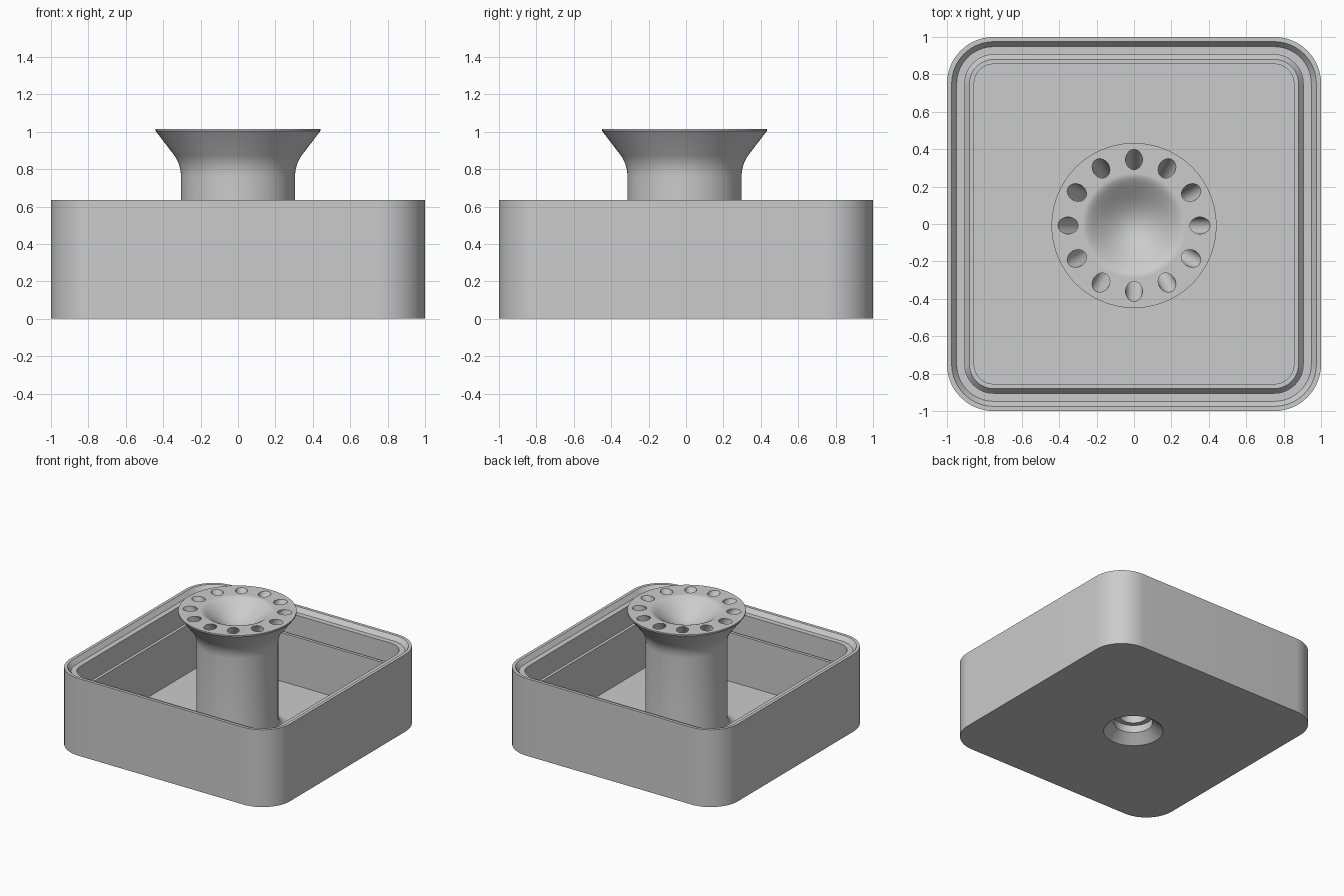
import bpy, bmesh, math
from mathutils import Vector, Matrix

default = bpy.data.objects.get("Cube")
if default:
    bpy.data.objects.remove(default)

GREY = (0.6, 0.6, 0.6, 1)
mat = bpy.data.materials.new("plain grey")
mat.use_nodes = True
mat.diffuse_color = GREY
mat.node_tree.nodes["Principled BSDF"].inputs["Base Color"].default_value = GREY

CY = -0.008  # spindle axis sits slightly forward


def finish(name, bm):
    bmesh.ops.recalc_face_normals(bm, faces=bm.faces)
    mesh = bpy.data.meshes.new(name)
    bm.to_mesh(mesh)
    bm.free()
    obj = bpy.data.objects.new(name, mesh)
    obj.data.materials.append(mat)
    bpy.context.collection.objects.link(obj)
    return obj


def bridge(bm, a, b):
    n = len(a)
    for i in range(n):
        bm.faces.new((a[i], a[(i + 1) % n], b[(i + 1) % n], b[i]))


def rounded_ring(bm, half, z, core=0.75, steps=16):
    """Rounded square whose corner centres stay fixed at +-core."""
    ring = []
    for q, (sx, sy) in enumerate(((1, 1), (-1, 1), (-1, -1), (1, -1))):
        for i in range(steps + 1):
            a = math.pi / 2 * (q + i / steps)
            r = half - core
            ring.append(bm.verts.new((sx * core + r * math.cos(a),
                                      sy * core + r * math.sin(a), z)))
    return ring


def lathe(bm, profile, segments=96):
    """Revolve (radius, z) points; a zero radius closes to a point."""
    previous = None
    for r, z in profile:
        if r == 0:
            ring = [bm.verts.new((0, CY, z))]
        else:
            ring = [bm.verts.new((r * math.cos(2 * math.pi * i / segments),
                                  CY + r * math.sin(2 * math.pi * i / segments), z))
                    for i in range(segments)]
        if previous:
            if len(previous) == 1 or len(ring) == 1:
                tip, rim = (previous, ring) if len(previous) == 1 else (ring, previous)
                for i in range(segments):
                    bm.faces.new((rim[i], rim[(i + 1) % segments], tip[0]))
            else:
                bridge(bm, previous, ring)
        previous = ring


def cut(obj, cutter):
    cutter.hide_render = True
    cutter.hide_viewport = True
    mod = obj.modifiers.new("cut", 'BOOLEAN')
    mod.operation = 'DIFFERENCE'
    mod.solver = 'EXACT'
    mod.object = cutter
    dg = bpy.context.evaluated_depsgraph_get()
    mesh = bpy.data.meshes.new_from_object(obj.evaluated_get(dg))
    obj.modifiers.clear()
    obj.data = mesh
    bpy.data.objects.remove(cutter)


def smooth(obj):
    bpy.ops.object.select_all(action='DESELECT')
    obj.select_set(True)
    bpy.context.view_layer.objects.active = obj
    bpy.ops.object.shade_smooth_by_angle(angle=math.radians(28))


# Tray: outer wall, bevelled lip, step, grooved ledge, floor
bm = bmesh.new()
wall = [(1, 0), (1, 0.635), (0.975, 0.635), (0.948, 0.6), (0.905, 0.6),
        (0.905, 0.42), (0.88, 0.45), (0.855, 0.45), (0.855, 0.05)]
rings = [rounded_ring(bm, half, z) for half, z in wall]
for a, b in zip(rings, rings[1:]):
    bridge(bm, a, b)
bm.faces.new(rings[0])
bm.faces.new(rings[-1])
tray = finish("tray", bm)

# Opening in the tray underside, lined by the spindle
bm = bmesh.new()
lathe(bm, [(0, -0.1), (0.224, -0.1), (0.224, 0.2), (0, 0.2)])
cut(tray, finish("underside_cutter", bm))

# Spindle: countersunk bore, filleted foot, column, flared head, bowl
foot = [(0.395 - 0.09 * math.sin(t), 0.14 - 0.09 * math.cos(t))
        for t in (math.pi / 2 * i / 8 for i in range(9))]
flare = [(0.305 + 0.2 * (1 - math.cos(t)), 0.76 + 0.2 * math.sin(t))
         for t in (math.radians(33) * i / 8 for i in range(9))]
bowl = [(r, 1.015 - 0.14 * (1 - (r / 0.27) ** 2) ** 1.5)
        for r in (0.27 * (1 - i / 16) for i in range(16))]
profile = ([(0, 0.6), (0.06, 0.59), (0.105, 0.54), (0.105, 0.13), (0.145, 0.13),
            (0.145, 0.07), (0.225, 0), (0.225, 0.04), (0.395, 0.04)]
           + foot + flare + [(0.436, 0.998), (0.441, 1.004), (0.441, 1.015), (0.28, 1.015)]
           + bowl + [(0, 0.875)])
bm = bmesh.new()
lathe(bm, profile)
spindle = finish("spindle", bm)

# Twelve ducts slanting inwards, parallel to the flare
bm = bmesh.new()
tilt = math.radians(33)
for i in range(12):
    a = 2 * math.pi * i / 12
    out = Vector((math.cos(a), math.sin(a), 0))
    axis = out * math.sin(tilt) + Vector((0, 0, math.cos(tilt)))
    centre = out * 0.353 + Vector((0, CY, 1.015)) - axis * 0.1
    turn = axis.to_track_quat('Z', 'Y').to_matrix().to_4x4()
    bmesh.ops.create_cone(bm, cap_ends=True, segments=32, radius1=0.045,
                          radius2=0.045, depth=0.36,
                          matrix=Matrix.Translation(centre) @ turn)
cut(spindle, finish("duct_cutter", bm))

for obj in (tray, spindle):
    smooth(obj)
